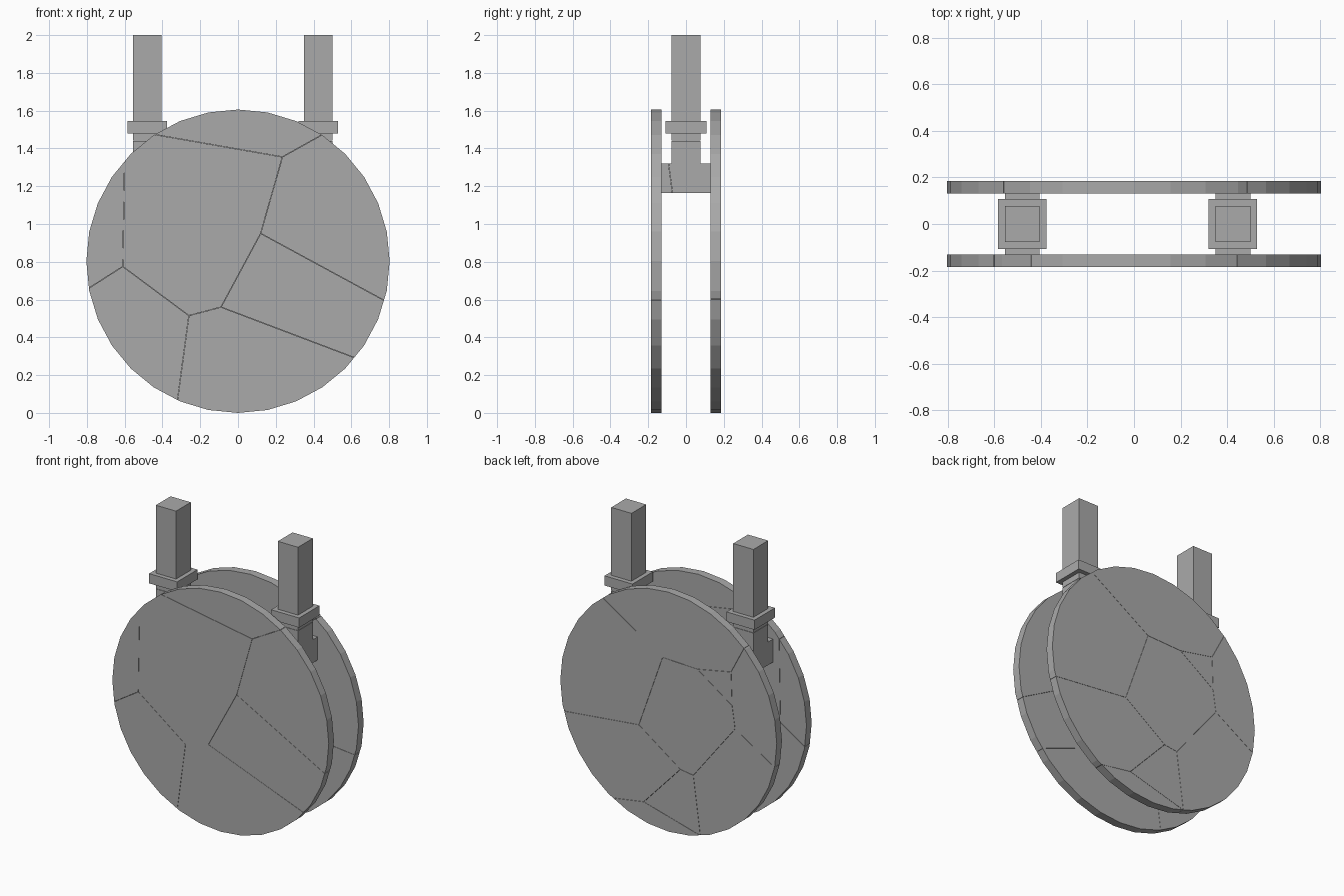
import bpy, bmesh, math
from mathutils import Vector, Matrix

if "Cube" in bpy.data.objects:
    bpy.data.objects.remove(bpy.data.objects["Cube"])

grey = bpy.data.materials.new("stone grey")
grey.use_nodes = True
grey.diffuse_color = (0.4, 0.4, 0.4, 1)
grey.node_tree.nodes["Principled BSDF"].inputs["Base Color"].default_value = (0.4, 0.4, 0.4, 1)

RADIUS, THICK, OFFSET, GAP = 0.803, 0.055, 0.1575, 0.0008


def finish(bm, name):
    bmesh.ops.recalc_face_normals(bm, faces=bm.faces)
    mesh = bpy.data.meshes.new(name)
    bm.to_mesh(mesh)
    bm.free()
    mesh.materials.append(grey)
    obj = bpy.data.objects.new(name, mesh)
    bpy.context.collection.objects.link(obj)
    return obj


def cut(bm, point, normal):
    """Remove what lies on the normal side of a plane and cap the cut."""
    geom = bm.verts[:] + bm.edges[:] + bm.faces[:]
    bmesh.ops.bisect_plane(bm, geom=geom, plane_co=point, plane_no=normal, clear_outer=True)
    rim = [e for e in bm.edges if e.is_boundary]
    if rim:
        bmesh.ops.holes_fill(bm, edges=rim)


def broken_disc(name, points, cells, turn):
    """Disc split into convex chunks; each cell lies left of its path of seams."""
    for number, cell in enumerate(cells, 1):
        bm = bmesh.new()
        bmesh.ops.create_cone(bm, cap_ends=True, segments=32, radius1=RADIUS,
                              radius2=RADIUS, depth=THICK,
                              matrix=Matrix.Rotation(math.pi / 2, 4, 'X'))
        closed = cell.endswith("*")
        path = [Vector((points[k][0], 0, points[k][1])) for k in cell.rstrip("*")]
        ends = path[1:] + path[:1] if closed else path[1:]
        for a, b in zip(path, ends):
            d = (b - a).normalized()
            right = Vector((d.z, 0, -d.x))
            cut(bm, a - right * GAP, right)
        bm.transform(Matrix.Translation((0, 0, RADIUS)) @ Matrix.Rotation(turn, 4, 'Z')
                     @ Matrix.Translation((0, -OFFSET, 0)))
        finish(bm, f"{name}_chunk_{number}")


# Front disc, seam points measured from the disc centre
front = dict(A=(-.45, .672), B=(.235, .552), C=(.45, .672), D=(.12, .147),
             E=(-.09, -.243), F=(-.26, -.288), G=(-.61, -.028), H=(-.79, -.143),
             I=(-.6, .547), J=(-.32, -.733), K=(.61, -.508), L=(.76, -.2))
broken_disc("front_disc", front,
            ["ABC", "CBDL", "LDEK", "KEFJ", "JFGH", "HGI", "IGFEDBA"], 0)

# Back disc, turned to face backwards
back = dict(a=(-.48, .63), b=(-.044, .354), c=(-.22, -.145), d=(-.76, -.2),
            e=(.214, .344), f=(.464, .392), g=(.567, .59), h=(.494, .018),
            i=(.184, -.376), j=(.088, -.362), k=(-.184, -.652), l=(-.4, -.685),
            m=(.236, -.766), n=(.76, -.145), o=(.472, .167))
broken_disc("back_disc", back,
            ["abefg", "dcba", "bcjihoe*", "eof*", "gfohn", "nhim", "mijk*", "lkjcd", "mkl"],
            math.pi)


def block(x, half_x, half_y, low, high):
    bm = bmesh.new()
    size = (2 * half_x, 2 * half_y, high - low)
    bmesh.ops.create_cube(bm, size=1, matrix=Matrix.Translation((x, 0, (low + high) / 2))
                          @ Matrix.Diagonal((*size, 1)))
    return bm


def tee(x):
    """Crossbar joining the discs, with a neck rising from its middle."""
    bm = bmesh.new()
    outline = [(-.13, 1.165), (.13, 1.165), (.13, 1.32), (.078, 1.32),
               (.078, 1.439), (-.078, 1.439), (-.078, 1.32), (-.13, 1.32)]
    face = bm.faces.new([bm.verts.new((x - .075, y, z)) for y, z in outline])
    new = bmesh.ops.extrude_face_region(bm, geom=[face])["geom"]
    bmesh.ops.translate(bm, vec=(.15, 0, 0),
                        verts=[v for v in new if isinstance(v, bmesh.types.BMVert)])
    return bm


# Two hangers: tee bracket, post and collar
for side, x in (("right", -.48), ("left", .425)):
    if side == "left":
        # slanted crack through the front arm of the crossbar
        slant = Vector((0, .99, .13))
        for part, sign in (("arm", 1), ("bracket", -1)):
            bm = tee(x)
            cut(bm, Vector((x, -.083 - sign * GAP, 1.25)), slant * sign)
            finish(bm, f"{side}_{part}")
    else:
        finish(tee(x), f"{side}_bracket")
    finish(block(x, .075, .078, 1.441, 2), f"{side}_post")
    finish(block(x, .104, .108, 1.48, 1.545), f"{side}_collar")
